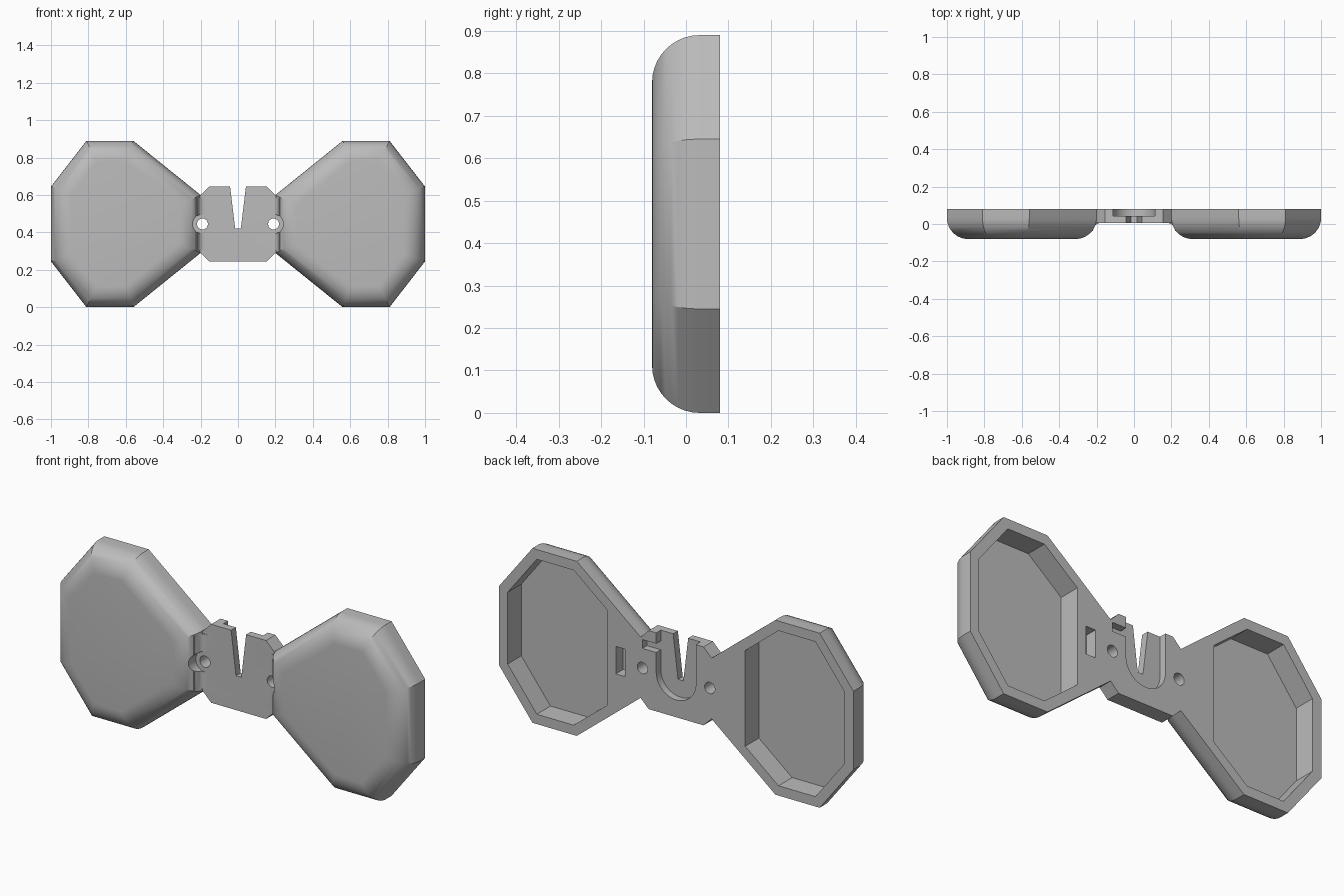
import bpy, bmesh, math
from mathutils import Vector

if "Cube" in bpy.data.objects:
    bpy.data.objects.remove(bpy.data.objects["Cube"], do_unlink=True)

FRONT, BACK = -0.08, 0.08      # depth limits
FACE = 0.005                   # front of the centre plate
MID = 0.445                    # mid height
WALL = 0.05
ROUND = 0.112

grey = bpy.data.materials.new("plain_grey")
grey.use_nodes = True
colour = (0.5, 0.5, 0.5, 1)
grey.diffuse_color = colour
grey.node_tree.nodes["Principled BSDF"].inputs["Base Color"].default_value = colour


def prism(name, pts, lo, hi, upright=False, rounding=0):
    """Extrude a profile along y, or along z when upright."""
    place = (lambda a, b, t: (a, b, t)) if upright else (lambda a, b, t: (a, t, b))
    bm = bmesh.new()
    near = [bm.verts.new(place(a, b, lo)) for a, b in pts]
    far = [bm.verts.new(place(a, b, hi)) for a, b in pts]
    front = bm.faces.new(near)
    bm.faces.new(far[::-1])
    for i in range(len(pts)):
        j = (i + 1) % len(pts)
        bm.faces.new((near[j], near[i], far[i], far[j]))
    bmesh.ops.recalc_face_normals(bm, faces=bm.faces)
    if rounding:
        bmesh.ops.bevel(bm, geom=list(front.edges), offset=rounding,
                        segments=10, profile=0.5, affect='EDGES')
    mesh = bpy.data.meshes.new(name)
    bm.to_mesh(mesh)
    bm.free()
    mesh.materials.append(grey)
    obj = bpy.data.objects.new(name, mesh)
    bpy.context.collection.objects.link(obj)
    return obj


def disc(x, z, r, start=0, turn=2 * math.pi, n=32):
    return [(x + r * math.cos(start + turn * i / n),
             z + r * math.sin(start + turn * i / n)) for i in range(n)]


def box(x0, x1, z0, z1):
    return [(x0, z0), (x1, z0), (x1, z1), (x0, z1)]


def mirror_z(upper):
    """Close an upper outline with its reflection about mid height."""
    return upper + [(x, 2 * MID - z) for x, z in reversed(upper)]


def inset(pts, d):
    out = []
    for i, p in enumerate(pts):
        p = Vector(p)
        a = (p - Vector(pts[i - 1])).normalized()
        b = (Vector(pts[(i + 1) % len(pts)]) - p).normalized()
        na, nb = Vector((-a.y, a.x)), Vector((-b.y, b.x))
        out.append(tuple(p + (na + nb) * d / (1 + na.dot(nb))))
    return out


def flip(pts, side):
    return [(side * x, z) for x, z in pts]


def combine(target, other, operation):
    mod = target.modifiers.new("combine", 'BOOLEAN')
    mod.operation, mod.solver, mod.object = operation, 'EXACT', other
    bpy.context.view_layer.objects.active = target
    bpy.ops.object.modifier_apply(modifier=mod.name)
    bpy.data.objects.remove(other, do_unlink=True)


# Centre plate
shoulder = [(0.25, 0.6), (0.2, 0.6), (0.155, 0.645)]
body = prism("bow_body", mirror_z(shoulder + flip(shoulder[::-1], -1)), FACE, BACK)

# Outlines, counter-clockwise, for the wing and its hollow
rim = [(1, 0.645), (0.81, 0.89), (0.56, 0.89)]
wing_outline = mirror_z(rim + [(0.2, 0.6)])
hollow_outline = inset(mirror_z(rim + [(0.34, 0.713)]), WALL)

# Concave blend between plate and wing
r = 0.042
blend = [(0.178 + r * math.sin(a), FACE - r + r * math.cos(a))
         for a in [math.pi / 2 * i / 8 for i in range(9)]]
blend += [(0.27, FACE - r), (0.27, 0.04), (0.178, 0.04)]

for side in (1, -1):
    combine(body, prism("wing", flip(wing_outline, side), FRONT, BACK,
                        rounding=ROUND), 'UNION')
    combine(body, prism("blend", flip(blend, side), 0.305, 0.585, upright=True), 'UNION')

cutters = []
for side in (1, -1):
    cutters += [
        prism("hollow", flip(hollow_outline, side), FRONT + WALL, 0.2),
        prism("counterbore", disc(side * 0.19, MID, 0.052), -0.2, FACE),
        prism("screw_hole", disc(side * 0.19, MID, 0.029), -0.2, 0.2),
    ]

# Rear U-shaped recess, tapered slot, side channel and switch pocket
recess = [(0.112, 0.8), (-0.112, 0.8)] + disc(0, MID, 0.112, math.pi, math.pi, 24) + [(0.112, MID)]
cutters += [
    prism("recess", recess, 0.043, 0.2),
    prism("slot", [(-0.015, 0.42), (0.015, 0.42), (0.055, 0.75), (-0.055, 0.75)], -0.2, 0.2),
    prism("channel", box(0.1, 0.19, 0.545, 0.59), 0.043, 0.2),
    prism("pocket", box(0.287, 0.34, 0.375, 0.515), 0.02, 0.2),
]
for cutter in cutters:
    combine(body, cutter, 'DIFFERENCE')

# Smooth the rounded fronts, keep the edges crisp
bpy.ops.object.select_all(action='DESELECT')
body.select_set(True)
bpy.context.view_layer.objects.active = body
bpy.ops.object.shade_smooth_by_angle(angle=math.radians(30))
